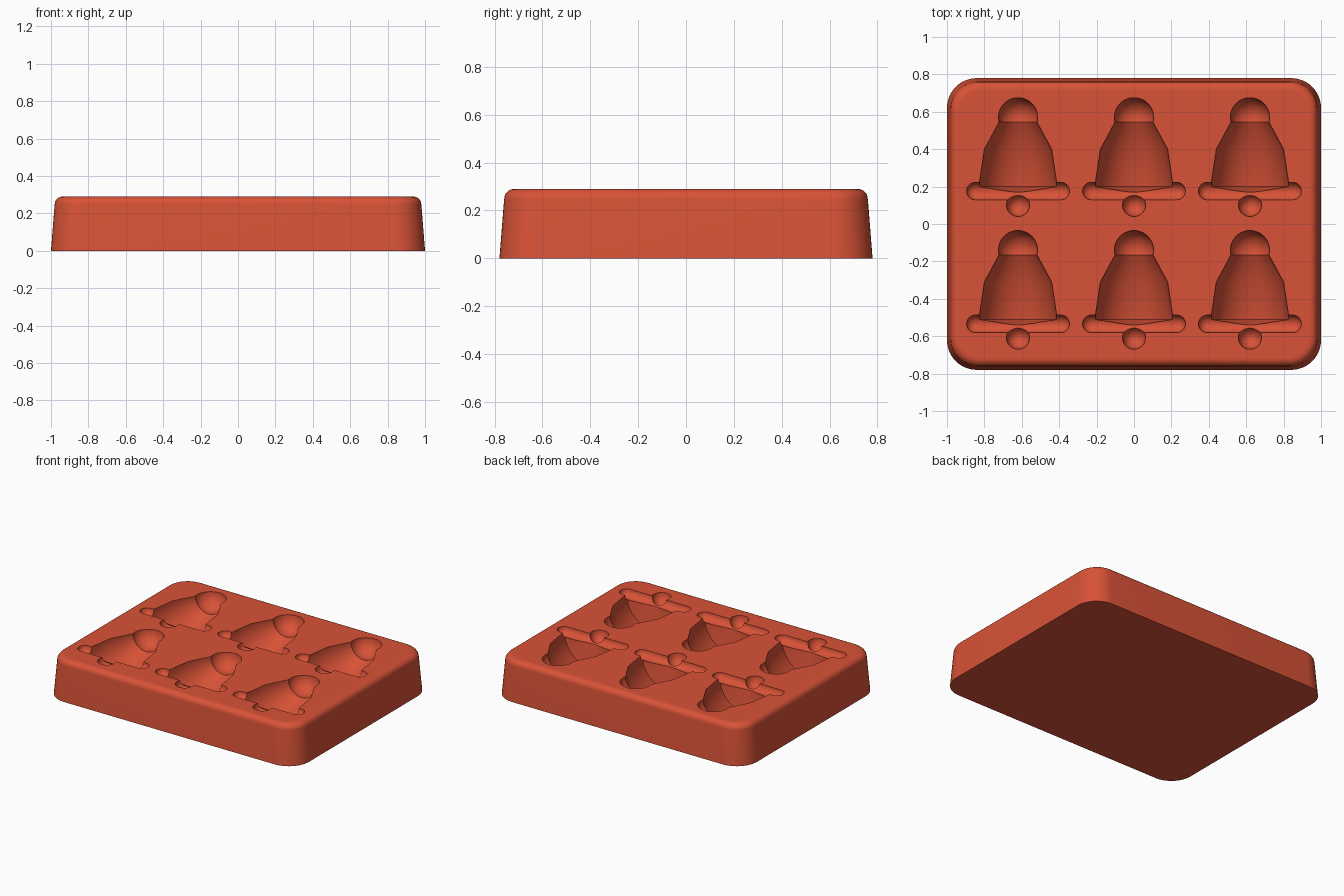
import bpy
import bmesh
from math import sin, cos, pi, radians
from mathutils import Matrix, Vector

if "Cube" in bpy.data.objects:
    bpy.data.objects.remove(bpy.data.objects["Cube"], do_unlink=True)

HEIGHT = 0.29
COLUMNS = (-0.62, 0, 0.62)
ROWS = (0, -0.71)

# Single silicone colour
silicone = bpy.data.materials.new("red_orange_silicone")
silicone.use_nodes = True
silicone.diffuse_color = (0.69, 0.085, 0.038, 1)
silicone.node_tree.nodes["Principled BSDF"].inputs["Base Color"].default_value = silicone.diffuse_color


def make_object(name, bm):
    bmesh.ops.recalc_face_normals(bm, faces=bm.faces)
    mesh = bpy.data.meshes.new(name)
    bm.to_mesh(mesh)
    bm.free()
    mesh.materials.append(silicone)
    obj = bpy.data.objects.new(name, mesh)
    bpy.context.collection.objects.link(obj)
    return obj


def skin(bm, rings):
    """Bridge equal closed rings and cap both ends."""
    rows = [[bm.verts.new(p) for p in ring] for ring in rings]
    for a, b in zip(rows, rows[1:]):
        for i in range(len(a)):
            j = (i + 1) % len(a)
            bm.faces.new((a[i], a[j], b[j], b[i]))
    bm.faces.new(rows[0])
    bm.faces.new(rows[-1])


def rounded_rect(inset, z, steps=12):
    radius = 0.16 - inset * 0.6
    ring = []
    for k, (sx, sy) in enumerate(((1, 1), (-1, 1), (-1, -1), (1, -1))):
        cx, cy = sx * (1 - inset - radius), sy * (0.78 - inset - radius)
        for s in range(steps + 1):
            a = pi / 2 * (k + s / steps)
            ring.append((cx + radius * cos(a), cy + radius * sin(a), z))
    return ring


def lathe(bm, profile, centre, axis, steps=48):
    """Revolve (position, radius) pairs about the x or y axis."""
    rings = []
    for t, r in profile:
        ring = []
        for s in range(steps):
            a = 2 * pi * (s + 0.5) / steps
            u, v = r * cos(a), r * sin(a)
            ring.append(Vector(centre) + Vector((t, u, v) if axis == "x" else (u, t, v)))
        rings.append(ring)
    skin(bm, rings)


def arc(centre, radius, start, end, steps):
    angles = [radians(start + (end - start) * i / steps) for i in range(steps + 1)]
    return [(centre + radius * sin(a), radius * cos(a)) for a in angles]


# Tray block: drafted walls and a rounded top edge
bm = bmesh.new()
levels = [(0, 0), (0.019, 0.24)]
for i in range(9):
    a = pi / 2 * i / 8
    levels.append((0.02 + 0.042 * (1 - cos(a)), HEIGHT - 0.042 * (1 - sin(a))))
levels.append((0.07, HEIGHT))
skin(bm, [rounded_rect(*level) for level in levels])
tray = make_object("mould_tray", bm)

# Bell outlines: domed crown, two flaring cones and a slightly sloped base
bell = arc(0.57, 0.105, 88, -14, 16) + [(0.4, 0.18), (0.2, 0.21), (0.17, 0.045)]
rim = arc(-0.228, 0.047, -88, 0, 8) + arc(0.228, 0.047, 0, 88, 8)

body_bm, rim_bm, clapper_bm = bmesh.new(), bmesh.new(), bmesh.new()
for x in COLUMNS:
    for y in ROWS:
        lathe(body_bm, bell, (x, y, HEIGHT), "y")
        lathe(rim_bm, rim, (x, y + 0.176, HEIGHT), "x")
        place = Matrix.Translation((x, y + 0.102, HEIGHT)) @ Matrix.Diagonal((1, 1, 1.2, 1))
        bmesh.ops.create_uvsphere(clapper_bm, u_segments=32, v_segments=17,
                                  radius=0.062, matrix=place)

# Sink the bell cavities into the tray
bpy.context.view_layer.objects.active = tray
tray.select_set(True)
for name, cutter_bm in (("bell_body_cutter", body_bm), ("bell_rim_cutter", rim_bm),
                        ("bell_clapper_cutter", clapper_bm)):
    cutter = make_object(name, cutter_bm)
    cutter.hide_render = True
    cut = tray.modifiers.new(name, "BOOLEAN")
    cut.operation = "DIFFERENCE"
    cut.solver = "EXACT"
    cut.object = cutter
    bpy.ops.object.modifier_apply(modifier=cut.name)
    bpy.data.objects.remove(cutter, do_unlink=True)

bpy.ops.object.shade_smooth_by_angle(angle=radians(30))
